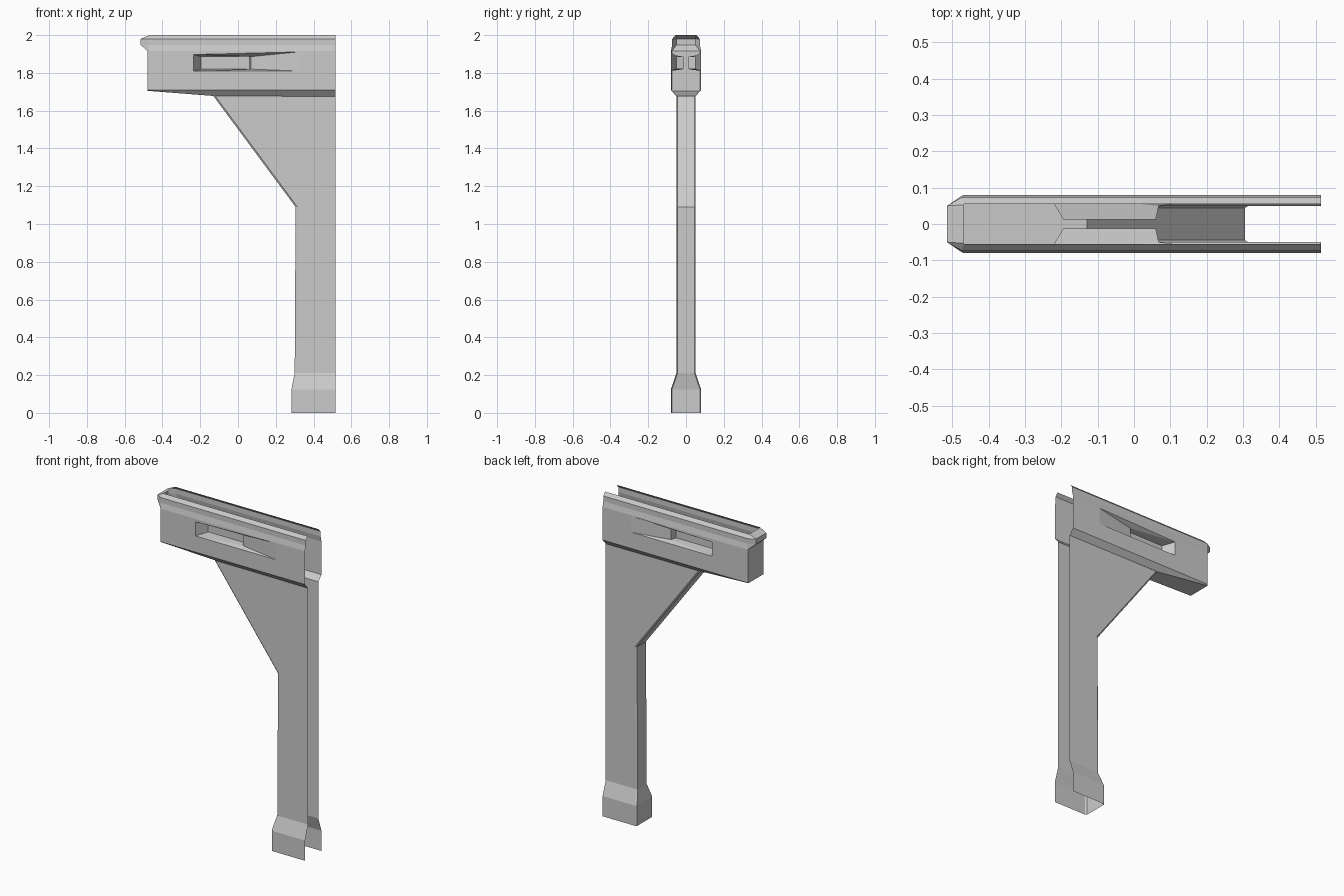
import bpy
import bmesh

cube = bpy.data.objects.get("Cube")
if cube:
    bpy.data.objects.remove(cube, do_unlink=True)

grey = bpy.data.materials.new("plain grey")
grey.use_nodes = True
colour = (0.6, 0.6, 0.6, 1)
grey.diffuse_color = colour
grey.node_tree.nodes["Principled BSDF"].inputs["Base Color"].default_value = colour

BACK = 0.515  # open end of the shell


def ring(z, end_x, end_y, side_x, side_y):
    """U-shaped section, open towards +x, with chamfered corners."""
    half = [(BACK, -side_y, z), (side_x, -side_y, z), (end_x, -end_y, z)]
    return half + [(x, -y, h) for x, y, h in reversed(half)]


def skin(upper, lower, skip=()):
    """Faces joining two sections, without the skipped sides."""
    return [(upper[i], upper[i + 1], lower[i + 1], lower[i])
            for i in range(5) if i not in skip]


def make(name, faces, mirrored=False):
    bm = bmesh.new()
    for face in faces:
        bm.faces.new([bm.verts.new(p) for p in face])
    bmesh.ops.remove_doubles(bm, verts=bm.verts, dist=0.0001)
    mesh = bpy.data.meshes.new(name)
    bm.to_mesh(mesh)
    bm.free()
    mesh.materials.append(grey)
    obj = bpy.data.objects.new(name, mesh)
    bpy.context.collection.objects.link(obj)
    if mirrored:
        mod = obj.modifiers.new("other side", "MIRROR")
        mod.use_axis = (False, True, False)
        mod.use_mirror_merge = False
    return obj


# Chamfered rail around the open top
wall_top = ring(1.915, -0.478, 0.075, -0.47, 0.08)
rail = [ring(2.0, -0.47, 0.053, -0.468, 0.055),
        ring(1.98, -0.515, 0.05, -0.475, 0.073),
        ring(1.948, -0.515, 0.05, -0.475, 0.073),
        wall_top]
make("top_rail", [f for a, b in zip(rail, rail[1:]) for f in skin(a, b)])

# Head end wall, lower chamfer and sloping floor
wall_low = ring(1.71, -0.478, 0.075, -0.47, 0.08)
half = [(BACK, -0.05, 1.675), (-0.13, -0.05, 1.678), (-0.478, -0.073, 1.705)]
floor = half + [(x, -y, z) for x, y, z in reversed(half)]
make("head_base", skin(wall_top, wall_low, skip=(0, 4))
     + skin(wall_low, floor) + [floor[1:5]])

# Side walls, each with a deep slot that ramps out towards the open end
wall = [wall_low[1], wall_low[0], wall_top[0], wall_top[1]]
slot = [(-0.235, -0.08, 1.81), (0.32, -0.08, 1.81),
        (0.32, -0.08, 1.911), (-0.235, -0.08, 1.897)]
bed = [(-0.195, -0.013, 1.82), (0.06, -0.013, 1.82),
       (0.06, -0.013, 1.886), (-0.195, -0.013, 1.886)]
step_low, step_high = (0.068, -0.05, 1.82), (0.068, -0.05, 1.886)
frame = [(wall[i], wall[(i + 1) % 4], slot[(i + 1) % 4], slot[i])
         for i in range(4)]
pocket = [bed,
          (slot[3], slot[0], bed[0], bed[3]),
          (slot[0], slot[1], step_low),
          (slot[0], step_low, bed[1], bed[0]),
          (slot[2], slot[3], step_high),
          (slot[3], bed[3], bed[2], step_high),
          (bed[1], step_low, step_high, bed[2]),
          (step_low, slot[1], slot[2], step_high)]
make("side_wall", frame + pocket, mirrored=True)


# Stem with its diagonal brace, and the flared foot open underneath
def stem_ring(z, x, y):
    return ring(z, x, y - 0.006, x + 0.01, y)


stem = [stem_ring(1.677, -0.13, 0.05), stem_ring(1.09, 0.305, 0.05),
        stem_ring(0.212, 0.3, 0.05)]
make("stem", [f for a, b in zip(stem, stem[1:]) for f in skin(a, b)])
foot = [stem[-1], stem_ring(0.125, 0.283, 0.08), stem_ring(0, 0.283, 0.08)]
make("foot", [f for a, b in zip(foot, foot[1:]) for f in skin(a, b)])
